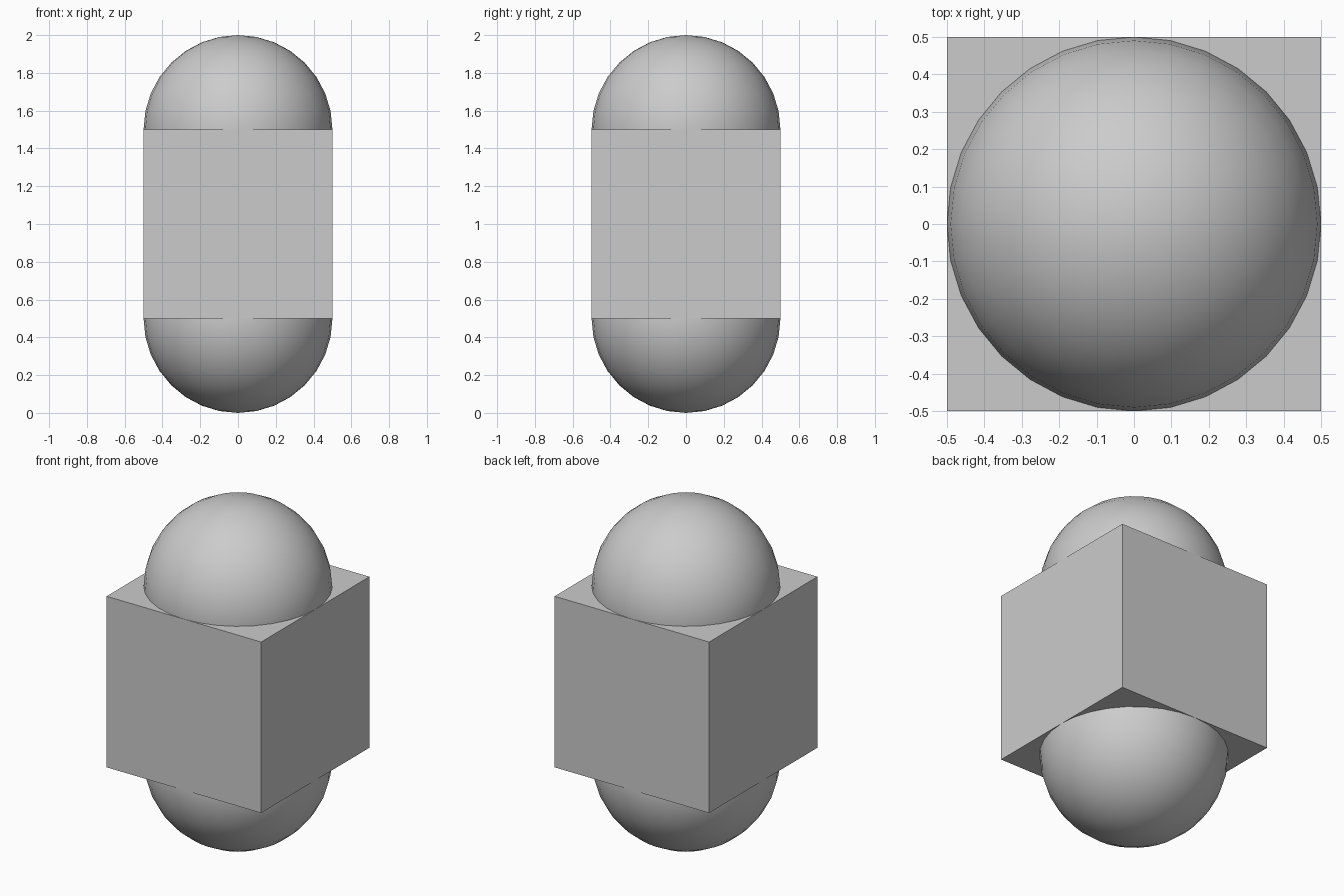
import bpy

if "Cube" in bpy.data.objects:
    bpy.data.objects.remove(bpy.data.objects["Cube"])

# Central cube block
bpy.ops.mesh.primitive_cube_add(size=1, location=(0, 0, 1))
bpy.context.object.name = "middle_block"


def dome(name, z):
    """Smooth sphere half sunk into the block."""
    bpy.ops.mesh.primitive_uv_sphere_add(
        segments=32, ring_count=16, radius=0.5, location=(0, 0, z))
    bpy.context.object.name = name
    bpy.ops.object.shade_smooth()


# Spheres centred on the top and bottom faces
dome("top_sphere", 1.5)
dome("bottom_sphere", 0.5)
